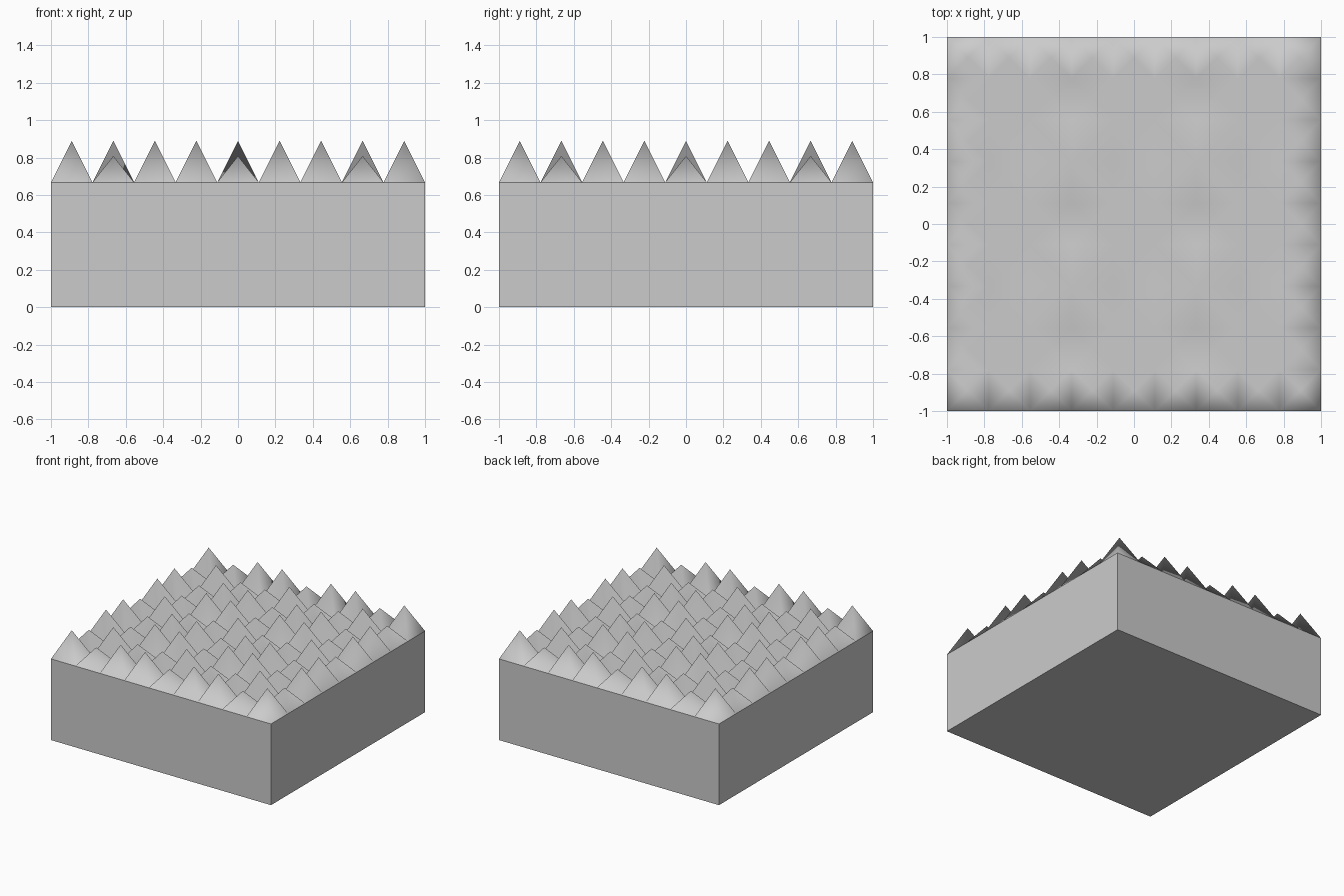
import bpy, bmesh

if "Cube" in bpy.data.objects:
    bpy.data.objects.remove(bpy.data.objects["Cube"])

N = 9                 # pyramids per side
CELL = 2 / N
BASE = 0.667          # height of the solid block
TALL, SHORT = 0.222, 0.141

bm = bmesh.new()

# top sheet: one square cell per pyramid
bmesh.ops.create_grid(bm, x_segments=N, y_segments=N, size=1.0)
bmesh.ops.translate(bm, verts=bm.verts, vec=(0, 0, BASE))
cells = bm.faces[:]
rim = [e for e in bm.edges if e.is_boundary]

# pyramids: tall and short alternate inside each 3 x 3 block
apexes = bmesh.ops.poke(bm, faces=cells)["verts"]
for v in apexes:
    i = round((v.co.x + 1) / CELL - 0.5)
    j = round((v.co.y + 1) / CELL - 0.5)
    v.co.z = BASE + (SHORT if (i % 3 + j % 3) % 2 else TALL)
for f in bm.faces:
    f.smooth = True

# block sides: rim pulled straight down to the floor
geom = bmesh.ops.extrude_edge_only(bm, edges=rim)["geom"]
for v in geom:
    if isinstance(v, bmesh.types.BMVert):
        v.co.z = 0

# flat bottom
bottom = [e for e in bm.edges if all(v.co.z < 0.001 for v in e.verts)]
bmesh.ops.contextual_create(bm, geom=bottom)
bmesh.ops.recalc_face_normals(bm, faces=bm.faces)

# crisp edge between block sides and pyramids
for f in bm.faces:
    if all(v.co.z > 0.1 for v in f.verts):
        continue
    f.smooth = False
    for e in f.edges:
        e.smooth = False

mesh = bpy.data.meshes.new("foam_panel")
bm.to_mesh(mesh)
bm.free()
panel = bpy.data.objects.new("foam_panel", mesh)
bpy.context.collection.objects.link(panel)
